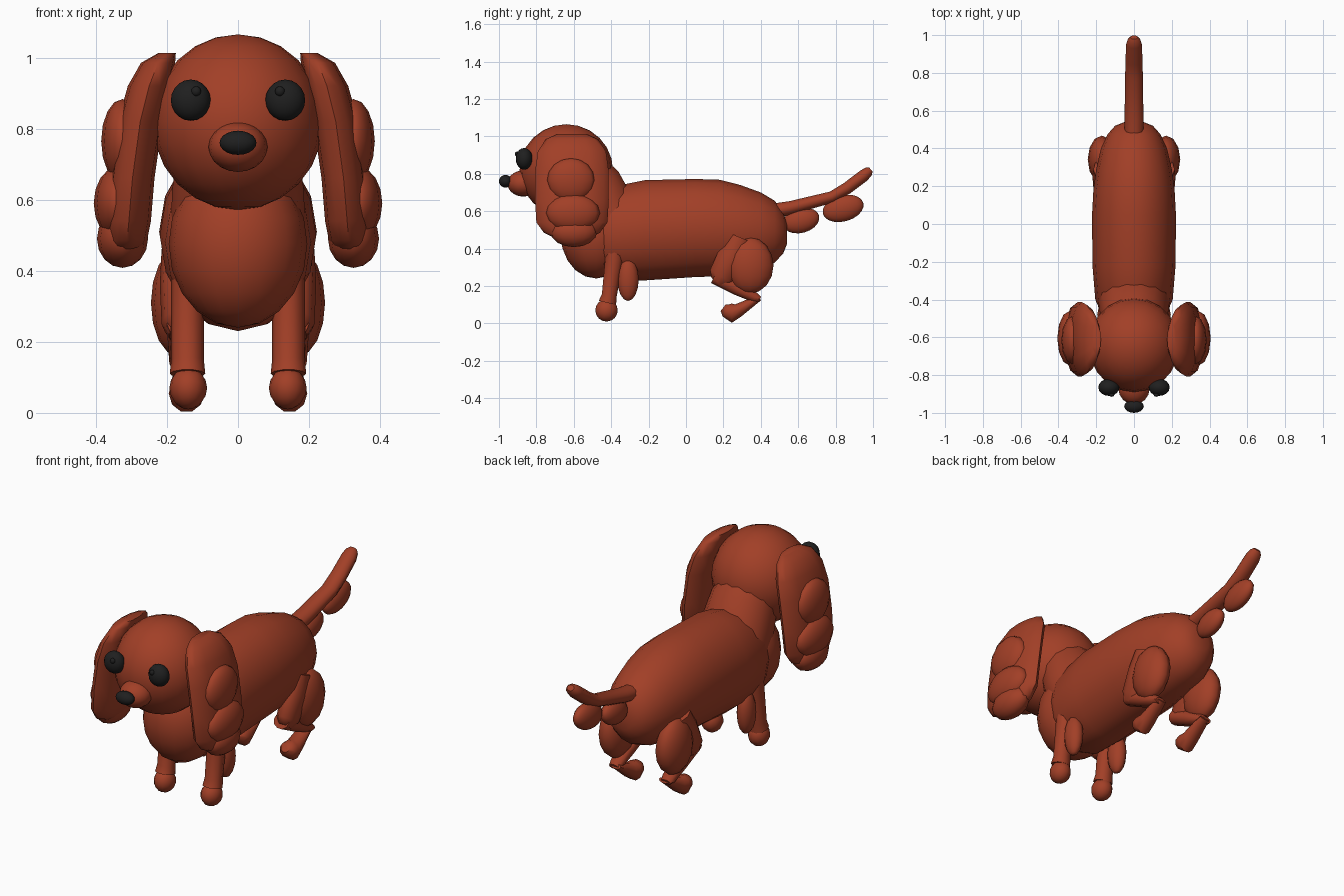
import bpy, bmesh, math
from mathutils import Vector

if "Cube" in bpy.data.objects:
    bpy.data.objects.remove(bpy.data.objects["Cube"])


def material(name, color):
    m = bpy.data.materials.new(name)
    m.diffuse_color = (*color, 1)
    m.use_nodes = True
    m.node_tree.nodes["Principled BSDF"].inputs["Base Color"].default_value = m.diffuse_color
    return m


FUR = material("russet_fur", (0.36, 0.05, 0.02))
BLACK = material("black", (0.014, 0.014, 0.014))


def finish(name, bm, mat, angle=50):
    bmesh.ops.recalc_face_normals(bm, faces=bm.faces)
    mesh = bpy.data.meshes.new(name)
    bm.to_mesh(mesh)
    bm.free()
    mesh.materials.append(mat)
    ob = bpy.data.objects.new(name, mesh)
    bpy.context.collection.objects.link(ob)
    bpy.ops.object.select_all(action='DESELECT')
    ob.select_set(True)
    bpy.context.view_layer.objects.active = ob
    bpy.ops.object.shade_smooth_by_angle(angle=math.radians(angle))
    return ob


def ball(name, center, radii, mat=FUR, tilt=0, seg=16, rings=10):
    """Ellipsoid, tilted about the x axis."""
    bm = bmesh.new()
    bmesh.ops.create_uvsphere(bm, u_segments=seg, v_segments=rings, radius=1)
    ob = finish(name, bm, mat)
    ob.location, ob.scale = center, radii
    ob.rotation_euler.x = math.radians(tilt)
    return ob


def loft(name, rings, mat=FUR, seg=14):
    """Skin rings given as (center, half axis u, half axis v)."""
    bm = bmesh.new()
    loops = []
    for c, u, v in rings:
        c, u, v = Vector(c), Vector(u), Vector(v)
        angles = [2 * math.pi * i / seg for i in range(seg)]
        loops.append([bm.verts.new(c + u * math.cos(a) + v * math.sin(a)) for a in angles])
    for a, b in zip(loops, loops[1:]):
        for i in range(seg):
            j = (i + 1) % seg
            bm.faces.new((a[i], a[j], b[j], b[i]))
    bm.faces.new(loops[0])
    bm.faces.new(loops[-1])
    return finish(name, bm, mat)


def limb(name, x, path, seg=10):
    """Tube in a plane of constant x; path holds (y, z, half width in x, half thickness)."""
    pts = [Vector((0, p[0], p[1])) for p in path]
    rings = []
    for i, (y, z, rx, r) in enumerate(path):
        t = (pts[min(i + 1, len(pts) - 1)] - pts[max(i - 1, 0)]).normalized()
        rings.append(((x, y, z), (rx, 0, 0), (0, -t.z * r, t.y * r)))
    return loft(name, rings, FUR, seg)


# Long body: (y, centre z, half width, half height)
body = [(-.52, .48, .12, .14), (-.48, .48, .17, .21), (-.40, .48, .205, .25),
        (-.22, .498, .22, .268), (.05, .51, .222, .262), (.18, .51, .215, .258),
        (.29, .505, .2, .235), (.40, .495, .175, .205), (.475, .49, .14, .165),
        (.52, .485, .1, .11), (.54, .48, .05, .055)]
loft("body", [((0, y, z), (w, 0, 0), (0, 0, h)) for y, z, w, h in body], FUR, 16)

# Chest and neck
ball("chest", (0, -.48, .475), (.195, .19, .235))
limb("neck", 0, [(-.38, .5, .19, .18), (-.45, .63, .185, .17), (-.50, .74, .17, .16),
                 (-.55, .82, .14, .13)], 14)

# Head, muzzle and nose
ball("head", (0, -.64, .818), (.24, .25, .247), seg=20, rings=12)
ball("muzzle", (0, -.87, .748), (.083, .085, .07))
ball("nose", (0, -.965, .76), (.052, .035, .034), BLACK)

# Tail with hanging tufts
limb("tail", 0, [(.46, .6, .05, .042), (.56, .618, .05, .038), (.78, .676, .047, .032),
                 (.86, .722, .045, .034), (.95, .79, .042, .034),
                 (.975, .812, .034, .028), (.988, .823, .02, .016)])
ball("tail_tuft_base", (0, .615, .55), (.046, .1, .066), tilt=15)
ball("tail_tuft_tip", (0, .84, .615), (.046, .112, .07), tilt=15)

# Ear rings: (z, centre x, half width, half length)
ear = [(1.012, .2, .025, .08), (.985, .225, .048, .14), (.92, .25, .06, .182),
       (.82, .275, .063, .196), (.66, .297, .062, .197), (.54, .307, .062, .19),
       (.485, .312, .056, .15), (.455, .316, .04, .09)]

for side, s in (("left", 1), ("right", -1)):
    # Eyes with a small raised bead
    ball("eye_" + side, (s * .133, -.865, .88), (.056, .045, .058), BLACK)
    ball("eye_bead_" + side, (s * .118, -.903, .905), (.014, .012, .014), BLACK, seg=8, rings=6)

    # Drooping ears with curls on the outside
    loft("ear_" + side, [((s * x, -.61, z), (w, 0, 0), (0, d, 0)) for z, x, w, d in ear], FUR, 12)
    ball("ear_curl_upper_" + side, (s * .325, -.615, .765), (.06, .128, .118), seg=12, rings=8)
    ball("ear_curl_middle_" + side, (s * .34, -.605, .59), (.066, .145, .102), seg=12, rings=8)
    ball("ear_curl_tip_" + side, (s * .325, -.6, .49), (.072, .125, .082), seg=12, rings=8)

    # Front leg, its paw and feathering
    limb("front_leg_" + side, s * .142, [
        (-.375, .5, .046, .05), (-.385, .34, .046, .05), (-.41, .15, .046, .042),
        (-.42, .11, .05, .05)])
    ball("front_paw_" + side, (s * .14, -.425, .07), (.053, .06, .06), tilt=-20, seg=12, rings=8)
    ball("front_feather_" + side, (s * .145, -.31, .235), (.045, .057, .115), seg=12, rings=8)

    # Hind leg: thigh, shin, foot and bushy haunch
    limb("thigh_" + side, s * .165, [
        (.29, .46, .05, .06), (.25, .36, .055, .085), (.19, .25, .05, .075),
        (.165, .22, .03, .04)])
    limb("shin_" + side, s * .155, [
        (.15, .25, .045, .04), (.27, .19, .042, .04), (.37, .138, .038, .028),
        (.395, .128, .03, .016)])
    limb("hind_foot_" + side, s * .145, [
        (.395, .135, .03, .014), (.35, .112, .038, .025), (.28, .07, .045, .038),
        (.245, .055, .05, .054), (.215, .07, .045, .04), (.198, .083, .025, .022)])
    ball("haunch_" + side, (s * .17, .342, .31), (.075, .126, .15), seg=12, rings=8)
